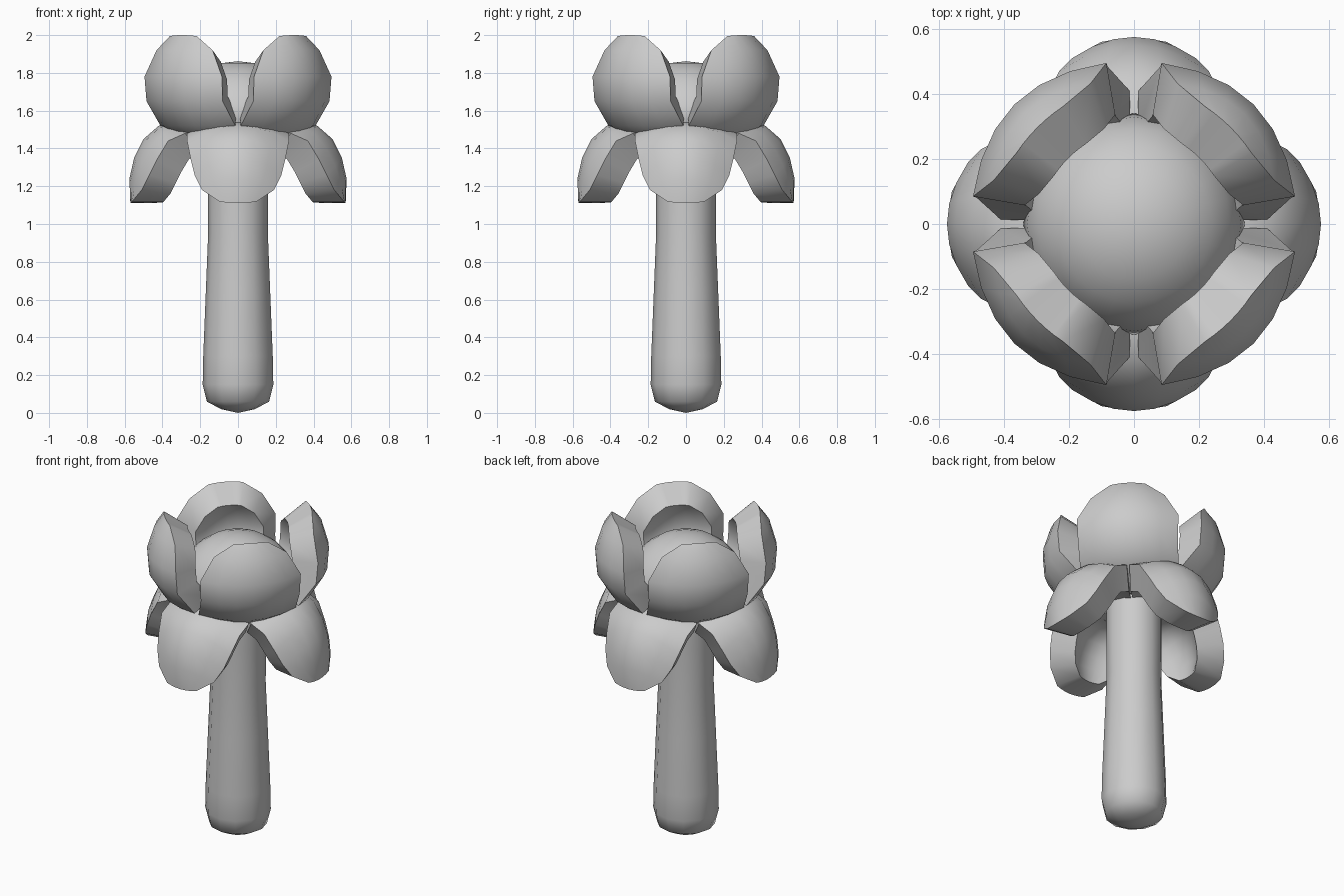
import bpy, bmesh, math

if "Cube" in bpy.data.objects:
    bpy.data.objects.remove(bpy.data.objects["Cube"])


def make_object(name, bm, angle=35):
    bmesh.ops.recalc_face_normals(bm, faces=bm.faces)
    mesh = bpy.data.meshes.new(name)
    bm.to_mesh(mesh)
    bm.free()
    obj = bpy.data.objects.new(name, mesh)
    bpy.context.collection.objects.link(obj)
    bpy.ops.object.select_all(action='DESELECT')
    obj.select_set(True)
    bpy.context.view_layer.objects.active = obj
    bpy.ops.object.shade_smooth_by_angle(angle=math.radians(angle))
    return obj


def lathe(name, profile, sides):
    bm = bmesh.new()
    vs = [bm.verts.new((r, 0, z)) for r, z in profile]
    es = [bm.edges.new(p) for p in zip(vs, vs[1:])]
    bmesh.ops.spin(bm, geom=vs + es, cent=(0, 0, 0), axis=(0, 0, 1),
                   angle=2 * math.pi, steps=sides)
    bmesh.ops.remove_doubles(bm, verts=bm.verts, dist=0.0005)
    return make_object(name, bm, 60)


def petals(name, rows, centre_z, inner, start):
    """Thick curved petal, outer skin shrunk toward the axis, repeated four times.
    Each row: middle radius, middle z, edge radius, edge half width, edge z."""
    bm = bmesh.new()
    layers = []
    for k in (1, inner):
        grid = []
        for rc, zc, re, w, ze in rows:
            line = []
            for u in (-1, -0.67, -0.33, 0, 0.33, 0.67, 1):
                r = rc + (re - rc) * u * u
                z = zc + (ze - zc) * u * u
                line.append(bm.verts.new((r * k, w * u * k, centre_z + (z - centre_z) * k)))
            grid.append(line)
        layers.append(grid)
        for a, b in zip(grid, grid[1:]):
            for i in range(6):
                bm.faces.new((a[i], a[i + 1], b[i + 1], b[i]))
    # rim joining the outer and inner skins
    rims = [g[0] + [l[-1] for l in g[1:-1]] + g[-1][::-1] + [l[0] for l in g[-2:0:-1]]
            for g in layers]
    n = len(rims[0])
    for i in range(n):
        j = (i + 1) % n
        bm.faces.new((rims[0][i], rims[0][j], rims[1][j], rims[1][i]))
    first = make_object(name + "_1", bm)
    first.rotation_euler.z = start
    for i in range(1, 4):
        o = first.copy()
        o.name = f"{name}_{i + 1}"
        o.rotation_euler.z = start + i * math.pi / 2
        bpy.context.collection.objects.link(o)


# Stem
lathe("stem", [(0, 0), (0.09, 0.02), (0.165, 0.06), (0.187, 0.15), (0.184, 0.3),
               (0.17, 0.65), (0.158, 0.95), (0.16, 1.2), (0.16, 1.45), (0, 1.45)], 12)

# Flower centre: a dome with a shallow underside
lathe("flower_centre",
      [(0, 1.4), (0.2, 1.43), (0.31, 1.5)] +
      [(0.34 * math.cos(a), 1.55 + 0.312 * math.sin(a))
       for a in (math.radians(d) for d in range(0, 91, 15))], 24)

# Upright upper petals on the diagonals
petals("upper_petal", [
    (0.42, 2.00, 0.41, 0.10, 1.995),
    (0.48, 1.92, 0.40, 0.21, 1.92),
    (0.52, 1.78, 0.41, 0.29, 1.78),
    (0.51, 1.65, 0.40, 0.285, 1.65),
    (0.43, 1.52, 0.30, 0.28, 1.52),
    (0.34, 1.46, 0.25, 0.22, 1.47),
    (0.20, 1.40, 0.17, 0.12, 1.41)], 1.73, 0.68, math.pi / 4)

# Drooping lower petals on the axes
petals("lower_petal", [
    (0.20, 1.53, 0.15, 0.14, 1.52),
    (0.32, 1.54, 0.28, 0.27, 1.48),
    (0.42, 1.52, 0.37, 0.27, 1.44),
    (0.50, 1.45, 0.43, 0.25, 1.34),
    (0.55, 1.35, 0.47, 0.23, 1.26),
    (0.575, 1.24, 0.51, 0.19, 1.18),
    (0.57, 1.11, 0.56, 0.10, 1.12)], 1.12, 0.70, 0)
